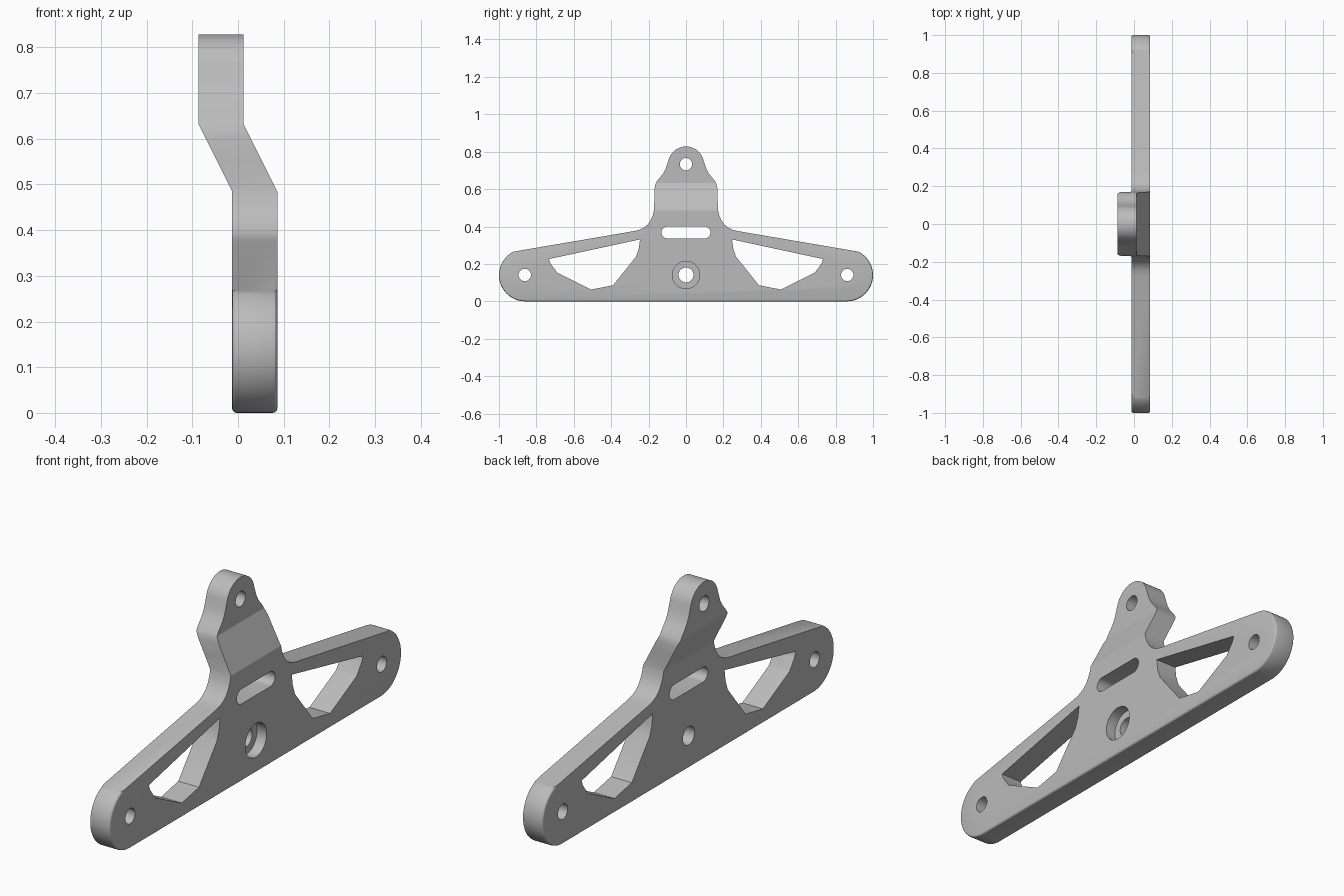
import bpy, bmesh
from math import radians, cos, sin

if "Cube" in bpy.data.objects:
    bpy.data.objects.remove(bpy.data.objects["Cube"])

X0, X1 = -0.013, 0.086          # plate thickness along x
BEND_LOW, BEND_HIGH, SHIFT = 0.485, 0.633, -0.074

metal = bpy.data.materials.new("light grey metal")
metal.diffuse_color = (0.5, 0.5, 0.5, 1)
metal.use_nodes = True
metal.node_tree.nodes["Principled BSDF"].inputs["Base Color"].default_value = metal.diffuse_color


def arc(cy, cz, r, a0, a1, n):
    angles = [radians(a0 + (a1 - a0) * i / n) for i in range(n + 1)]
    return [(cy + r * cos(a), cz + r * sin(a)) for a in angles]


def prism(name, pts, x0, x1):
    """Extrude a y-z profile along x."""
    bm = bmesh.new()
    a = [bm.verts.new((x0, y, z)) for y, z in pts]
    b = [bm.verts.new((x1, y, z)) for y, z in pts]
    bm.faces.new(a)
    bm.faces.new(b)
    for i in range(len(pts)):
        j = (i + 1) % len(pts)
        bm.faces.new((a[i], a[j], b[j], b[i]))
    bmesh.ops.recalc_face_normals(bm, faces=bm.faces[:])
    me = bpy.data.meshes.new(name)
    bm.to_mesh(me)
    bm.free()
    me.materials.append(metal)
    ob = bpy.data.objects.new(name, me)
    bpy.context.collection.objects.link(ob)
    return ob


# Plate outline: rounded arm end, sloping arm, fillet, neck, rounded ear
half = arc(0.86, 0.14, 0.14, -90, 64, 28)
half += [(0.275, 0.376), (0.245, 0.384), (0.222, 0.396), (0.203, 0.413),
         (0.188, 0.436), (0.177, 0.462), (0.171, 0.49), (0.169, 0.55),
         (0.168, 0.605), (0.163, 0.628), (0.153, 0.646), (0.138, 0.664),
         (0.122, 0.684), (0.110, 0.706), (0.102, 0.728)]
half += arc(0, 0.732, 0.096, 14, 90, 14)
outline = half + [(-y, z) for y, z in reversed(half[:-1])]
bracket = prism("bracket_plate", outline, X0, X1)

# Rounded rims on the base and arm ends, plus cuts at the bend lines
bm = bmesh.new()
bm.from_mesh(bracket.data)
rim = [e for e in bm.edges
       if abs(e.verts[0].co.x - e.verts[1].co.x) < 1e-5
       and max(v.co.z for v in e.verts) < 0.27]
bmesh.ops.bevel(bm, geom=rim, offset=0.01, segments=3, profile=0.5,
                affect='EDGES', clamp_overlap=True)
for z in (BEND_LOW, BEND_HIGH):
    bmesh.ops.bisect_plane(bm, geom=bm.verts[:] + bm.edges[:] + bm.faces[:],
                           plane_co=(0, 0, z), plane_no=(0, 0, 1), dist=1e-5)
bm.to_mesh(bracket.data)
bm.free()

# Cutters: bolt holes, counterbore, slot and mirrored arm windows
window = [(0.246, 0.331), (0.733, 0.226), (0.725, 0.203), (0.69, 0.155),
          (0.508, 0.063), (0.39, 0.086), (0.268, 0.238), (0.252, 0.283)]
cuts = [(arc(y, z, r, 0, 348.75, 31), -0.3) for y, z, r in
        ((0.862, 0.141, 0.033), (-0.862, 0.141, 0.033),
         (0, 0.733, 0.033), (0, 0.141, 0.04))]
cuts.append((arc(0, 0.141, 0.073, 0, 352.5, 47), 0.04))
cuts.append((arc(0.099, 0.368, 0.032, -90, 90, 12)
             + arc(-0.099, 0.368, 0.032, 90, 270, 12), -0.3))
cuts += [([(s * y, z) for y, z in window], -0.3) for s in (1, -1)]

bpy.context.view_layer.objects.active = bracket
bracket.select_set(True)
for pts, x0 in cuts:
    cutter = prism("cutter", pts, x0, 0.3)
    cutter.hide_render = True
    mod = bracket.modifiers.new("cut", 'BOOLEAN')
    mod.operation = 'DIFFERENCE'
    mod.solver = 'EXACT'
    mod.object = cutter
    bpy.ops.object.modifier_apply(modifier=mod.name)
    bpy.data.objects.remove(cutter)

# Joggle: shift the neck and ear backwards above the bend
for v in bracket.data.vertices:
    t = (v.co.z - BEND_LOW) / (BEND_HIGH - BEND_LOW)
    v.co.x += SHIFT * min(1, max(0, t))
bracket.data.update()
bpy.ops.object.shade_smooth_by_angle(angle=radians(20))
